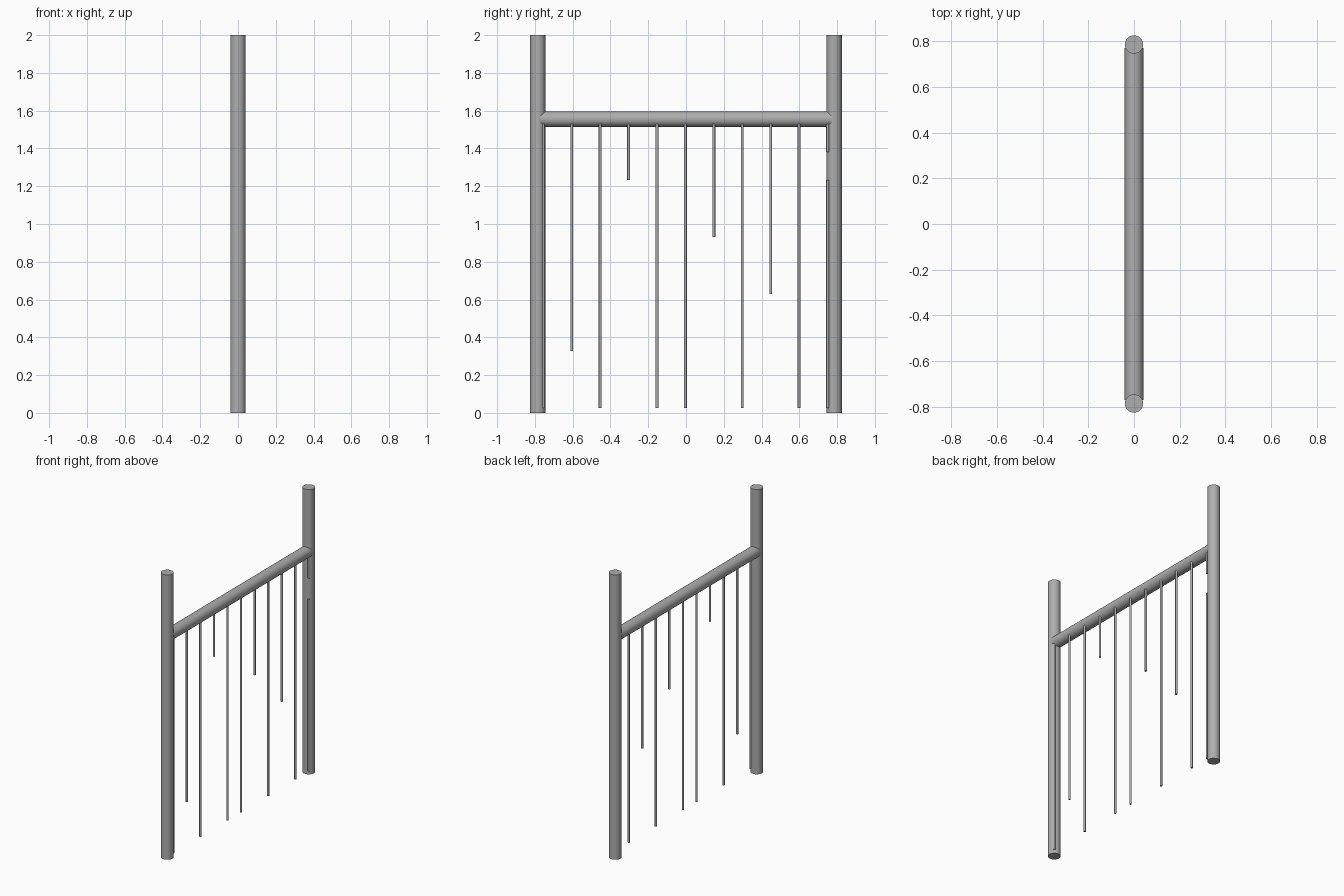
import bpy
from math import radians

old = bpy.data.objects.get("Cube")
if old:
    bpy.data.objects.remove(old, do_unlink=True)

steel = bpy.data.materials.new("grey steel")
steel.use_nodes = True
colour = (0.42, 0.42, 0.42, 1)
steel.diffuse_color = colour
steel.node_tree.nodes["Principled BSDF"].inputs["Base Color"].default_value = colour


def rod(name, radius, length, centre, sides=32, tilt=0):
    bpy.ops.mesh.primitive_cylinder_add(vertices=sides, radius=radius, depth=length,
                                        location=centre, rotation=(tilt, 0, 0))
    ob = bpy.context.object
    ob.name = name
    ob.data.materials.append(steel)
    bpy.ops.object.shade_smooth_by_angle(angle=radians(40))
    return ob


POST_R, POST_Y, RAIL_Z = 0.04, 0.785, 1.555

# Two upright posts
for side, sign in (("front", -1), ("back", 1)):
    rod(side + "_post", POST_R, 2, (0, sign * POST_Y, 1))

# Horizontal rail between the posts
rod("top_rail", POST_R + 0.0005, 1.54, (0, 0, RAIL_Z), tilt=radians(90))

# Thin hanging bars, set towards one side of the rail: (top, bottom) of each piece
TOP, LOW, STEP = 1.53, 0.025, 0.302
spans = [[(TOP, LOW + STEP * n)] for n in (0, 1, 0, 4, 0, 0, 3, 0, 2, 0)]
spans.append([(TOP, 1.38), (LOW + STEP * 4, LOW)])   # last bar is broken by a gap
for i, pieces in enumerate(spans):
    y = -0.003 + (i - 5) * 0.1505
    for j, (top, bottom) in enumerate(pieces):
        rod(f"hanging_bar_{i + 1}_{j + 1}", 0.0075, top - bottom,
            (0.026, y, (top + bottom) / 2), sides=12)
